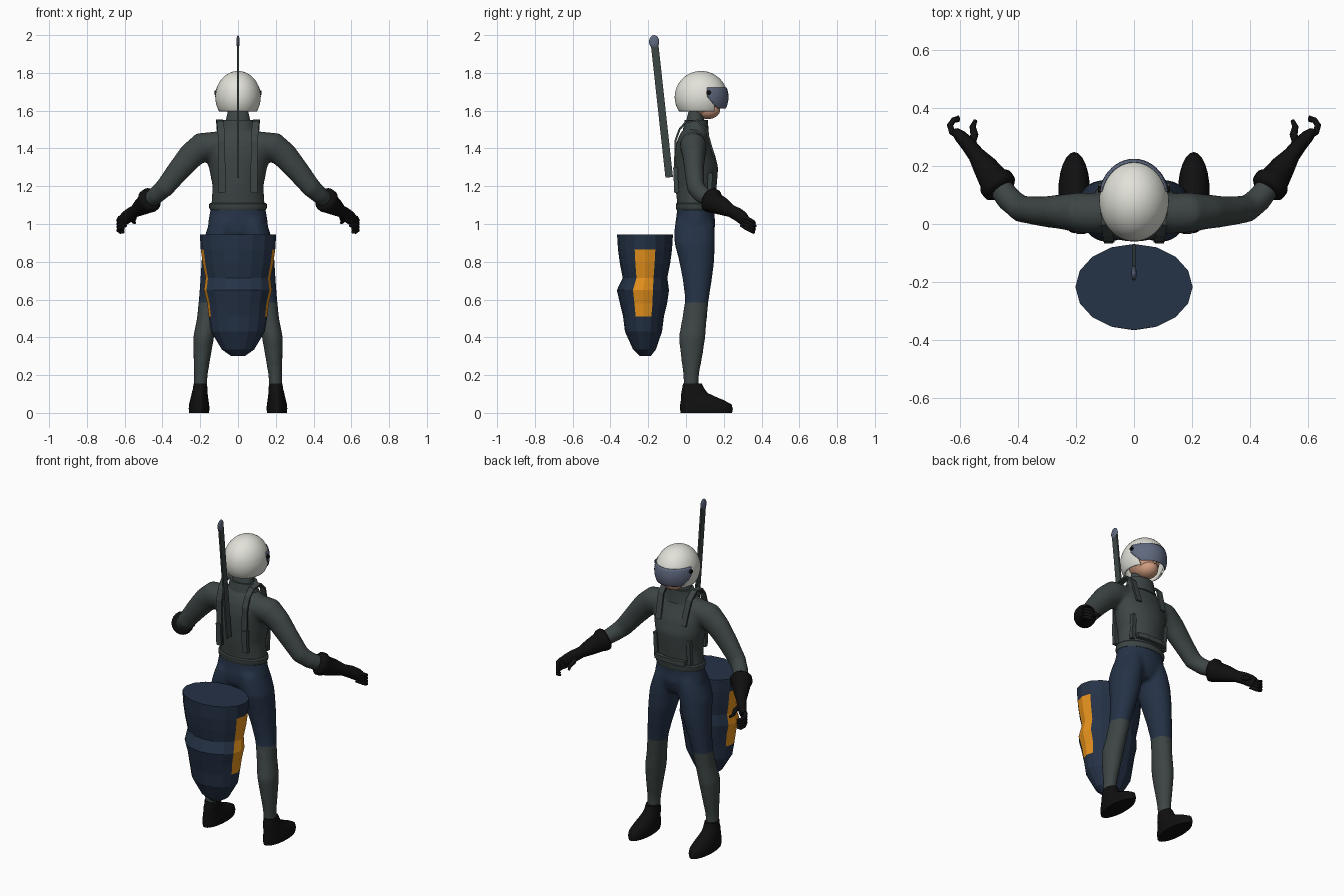
import bpy, bmesh, math
from mathutils import Vector, Matrix

X, Y, Z = Vector((1, 0, 0)), Vector((0, 1, 0)), Vector((0, 0, 1))


def material(name, rgb):
    m = bpy.data.materials.new(name)
    m.diffuse_color = (*rgb, 1)
    return m


GREY = material("suit grey", (0.046, 0.060, 0.058))
NAVY = material("navy fabric", (0.018, 0.032, 0.062))
BLACK = material("black rubber", (0.005, 0.005, 0.005))
WHITE = material("helmet white", (0.76, 0.76, 0.70))
VISOR = material("visor blue grey", (0.115, 0.14, 0.21))
SKIN = material("skin", (0.62, 0.33, 0.21))
ORANGE = material("orange panel", (0.80, 0.29, 0.012))


def loft(bm, rings, sides=16, s=1, ref=X, flat=False):
    """Skin rings of (x, y, z, a, b); a lies along ref, s mirrors x."""
    pts = [Vector((r[0] * s, r[1], r[2])) for r in rings]
    loops = []
    for i, (p, r) in enumerate(zip(pts, rings)):
        t = Z if flat else (pts[min(i + 1, len(pts) - 1)] - pts[max(i - 1, 0)]).normalized()
        u = (ref - t * ref.dot(t)).normalized()
        v = t.cross(u)
        box = sides == 4
        k, off = (math.sqrt(2), math.pi / 4) if box else (1, 0)
        loops.append([bm.verts.new(p + u * r[3] * k * math.cos(off + 2 * math.pi * j / sides)
                                   + v * r[4] * k * math.sin(off + 2 * math.pi * j / sides))
                      for j in range(sides)])
    for a, b in zip(loops, loops[1:]):
        for j in range(sides):
            n = (j + 1) % sides
            bm.faces.new((a[j], a[n], b[n], b[j]))
    bm.faces.new(loops[0][::-1])
    bm.faces.new(loops[-1])


def ball(bm, c, r, seg=32):
    m = Matrix.Translation(c) @ Matrix.Diagonal((*r, 1))
    return bmesh.ops.create_uvsphere(bm, u_segments=seg, v_segments=seg // 2, radius=1, matrix=m)


def cut(bm, co, no, clear=True):
    """Bisect; with clear the side the normal points to is removed."""
    geom = bm.verts[:] + bm.edges[:] + bm.faces[:]
    bmesh.ops.bisect_plane(bm, geom=geom, plane_co=co, plane_no=no, clear_outer=clear)


def finish(name, bm, mats, smooth=True, angle=40):
    bmesh.ops.recalc_face_normals(bm, faces=bm.faces[:])
    me = bpy.data.meshes.new(name)
    bm.to_mesh(me)
    bm.free()
    for m in mats:
        me.materials.append(m)
    ob = bpy.data.objects.new(name, me)
    bpy.context.collection.objects.link(ob)
    bpy.ops.object.select_all(action='DESELECT')
    ob.select_set(True)
    bpy.context.view_layer.objects.active = ob
    if smooth:
        bpy.ops.object.shade_smooth_by_angle(angle=math.radians(angle))
    return ob


# Body suit: torso, arms and legs fused into one skin
bm = bmesh.new()
loft(bm, [(0, .045, .91, .10, .075), (0, .045, .95, .14, .10), (0, .05, 1.0, .16, .107),
          (0, .05, 1.05, .152, .10), (0, .052, 1.1, .142, .098), (0, .053, 1.2, .135, .11),
          (0, .055, 1.3, .155, .116), (0, .045, 1.38, .172, .105), (0, .038, 1.44, .165, .086),
          (0, .04, 1.48, .13, .07), (0, .048, 1.51, .075, .055), (0, .052, 1.6, .056, .04)], 32, flat=True)
for s in (1, -1):
    loft(bm, [(.11, .035, 1.42, .07, .07), (.19, .04, 1.41, .077, .07), (.25, .042, 1.36, .070, .06),
              (.31, .043, 1.29, .062, .053), (.39, .052, 1.19, .053, .047), (.43, .085, 1.155, .048, .045),
              (.50, .175, 1.10, .038, .038)], 24, s, Z)
    loft(bm, [(.2, .028, .10, .034, .038), (.197, .027, .2, .037, .042), (.19, .03, .3, .046, .058),
              (.182, .032, .4, .056, .071), (.165, .045, .5, .053, .066), (.15, .058, .6, .058, .063),
              (.133, .06, .7, .067, .077), (.115, .057, .8, .079, .093), (.1, .046, .9, .087, .108),
              (.085, .045, .97, .08, .108), (.075, .045, 1.02, .07, .1)], 24, s, flat=True)
body = finish("body_suit", bm, [GREY, NAVY])
rm = body.modifiers.new("fuse", 'REMESH')
rm.mode, rm.voxel_size = 'VOXEL', 0.011
sm = body.modifiers.new("soften", 'SMOOTH')
sm.factor, sm.iterations = 0.5, 10
for m in ("fuse", "soften"):
    bpy.ops.object.modifier_apply(modifier=m)
bm = bmesh.new()
bm.from_mesh(body.data)
for z in (.585, 1.09):
    cut(bm, (0, 0, z), Z, False)
for f in bm.faces:                       # navy shorts between knee and waist
    c = f.calc_center_median()
    f.material_index = int(.585 < c.z < 1.09 and abs(c.x) < .27)
    f.smooth = True
bm.to_mesh(body.data)
bm.free()

# Collar and waist belt
bm = bmesh.new()
loft(bm, [(0, .05, 1.47, .112, .072), (0, .052, 1.51, .088, .066), (0, .055, 1.55, .082, .062),
          (0, .055, 1.55, .066, .048), (0, .055, 1.52, .06, .044)], 28, flat=True)
finish("collar", bm, [GREY])
bm = bmesh.new()
loft(bm, [(0, .052, 1.075, .147, .101), (0, .052, 1.085, .153, .106),
          (0, .052, 1.105, .153, .106), (0, .052, 1.112, .146, .1)], 32, flat=True)
finish("waist_belt", bm, [GREY])

# Harness: shoulder straps, back pads, front bars
bm = bmesh.new()
for s in (1, -1):
    path = [(.085, -.052, 1.17), (.085, -.058, 1.3), (.088, -.056, 1.44), (.09, -.035, 1.50),
            (.095, .0, 1.54), (.098, .06, 1.548), (.095, .105, 1.505), (.09, .125, 1.44), (.085, .147, 1.36)]
    loft(bm, [(*p, .018, .005) for p in path], 4, s)
    loft(bm, [(.088, -.05, 1.165, .016, .012), (.088, -.056, 1.30, .016, .012)], 4, s)
    loft(bm, [(.112, .12, 1.12, .012, .012), (.112, .13, 1.27, .012, .012)], 4, s)
loft(bm, [(-.10, .148, 1.135, .014, .012), (-.05, .16, 1.135, .014, .012),
          (.05, .16, 1.135, .014, .012), (.10, .148, 1.135, .014, .012)], 4, ref=Z)
finish("harness", bm, [GREY], False)

# Head
bm = bmesh.new()
ball(bm, (0, .085, 1.67), (.082, .098, .105))
ball(bm, (0, .115, 1.605), (.058, .066, .05))
ball(bm, (0, .182, 1.64), (.013, .016, .022), 12)
finish("head", bm, [SKIN], angle=180)

# Helmet shell with an open face
HC, HR = Vector((0, .08, 1.672)), Vector((.12, .14, .138))
bm = bmesh.new()
ball(bm, HC, HR, 48)
cut(bm, (0, 0, 1.595), -Z)
cut(bm, (0, .152, 0), Y, False)
cut(bm, (0, 0, 1.705), Z, False)
gone = [f for f in bm.faces if f.calc_center_median().y > .152 and f.calc_center_median().z < 1.705]
bmesh.ops.delete(bm, geom=gone, context='FACES')
ob = finish("helmet", bm, [WHITE])
sol = ob.modifiers.new("shell", 'SOLIDIFY')
sol.thickness, sol.offset = .01, -1

# Visor: slice of a slightly larger shell
bm = bmesh.new()
ball(bm, HC, HR * 1.035, 48)
cut(bm, (0, 0, 1.722), Z)
cut(bm, (0, .112, 0), -Y)
cut(bm, (0, .115, 1.672), Vector((0, -.055, -.045)))
cut(bm, (0, .2, 1.612), -Z)
ob = finish("visor", bm, [VISOR])
sol = ob.modifiers.new("shell", 'SOLIDIFY')
sol.thickness, sol.offset = .004, -1
bm = bmesh.new()
for s in (1, -1):
    loft(bm, [(.108, .12, 1.695, .013, .013), (.124, .12, 1.695, .011, .011)], 12, s, Z)
finish("visor_hinges", bm, [BLACK])

# Gloves: flared cuff, palm, curled fingers and thumb
for s, side in ((1, "right"), (-1, "left")):
    bm = bmesh.new()
    loft(bm, [(.455, .115, 1.135, .052, .05), (.462, .125, 1.13, .066, .062), (.475, .142, 1.12, .066, .063),
              (.485, .155, 1.11, .056, .052), (.515, .20, 1.09, .046, .042), (.545, .24, 1.068, .033, .029),
              (.572, .275, 1.05, .036, .026), (.598, .302, 1.03, .036, .022), (.612, .315, 1.02, .03, .016)],
         20, s, Z)
    for i in range(4):
        d = .0175 * i
        loft(bm, [(.595, .295, 1.047 - d, .011, .011), (.627, .318, 1.032 - d, .012, .012),
                  (.634, .34, 1.02 - d, .011, .011), (.622, .358, 1.01 - d, .01, .01),
                  (.602, .368 - .005 * abs(i - 1), 1.004 - d * .9, .007, .007)], 10, s, Z)
    loft(bm, [(.56, .275, 1.045, .014, .014), (.55, .308, 1.03, .014, .014),
              (.556, .335, 1.015, .011, .011), (.546, .357, 1.005, .007, .007)], 10, s, Z)
    finish(side + "_glove", bm, [BLACK], angle=60)

    # Boot
    bm = bmesh.new()
    loft(bm, [(.206, .108, 0, .052, .136), (.206, .108, .022, .055, .14), (.206, .105, .045, .053, .136),
              (.205, .088, .066, .049, .115), (.204, .066, .085, .045, .092), (.203, .045, .105, .042, .07),
              (.2, .038, .13, .038, .058), (.2, .034, .155, .036, .05)], 24, s, flat=True)
    finish(side + "_boot", bm, [BLACK])

# Hanging bag: faceted, orange panels down both sides
bm = bmesh.new()
loft(bm, [(0, -.215, .30, .035, .028), (0, -.22, .335, .085, .06), (0, -.225, .43, .142, .098),
          (0, -.225, .51, .155, .108), (0, -.225, .58, .163, .125), (0, -.228, .65, .180, .138),
          (0, -.217, .715, .172, .118), (0, -.217, .79, .187, .133), (0, -.217, .865, .197, .143),
          (0, -.217, .945, .202, .148)], 16, flat=True)
for f in bm.faces:
    c = f.calc_center_median()
    if .51 < c.z < .865 and len(f.verts) == 4 and abs(c.y + .22) < .05:
        f.material_index = 1
finish("hanging_bag", bm, [NAVY, ORANGE], False)

# Upright pole behind the back, with its tip
bm = bmesh.new()
loft(bm, [(0, -.089, 1.247, .005, .02), (0, -.166, 1.95, .005, .02)], 4)
finish("back_pole", bm, [GREY], False)
bm = bmesh.new()
ball(bm, (0, -.169, 1.965), (.009, .027, .035), 16)
finish("pole_tip", bm, [VISOR])
